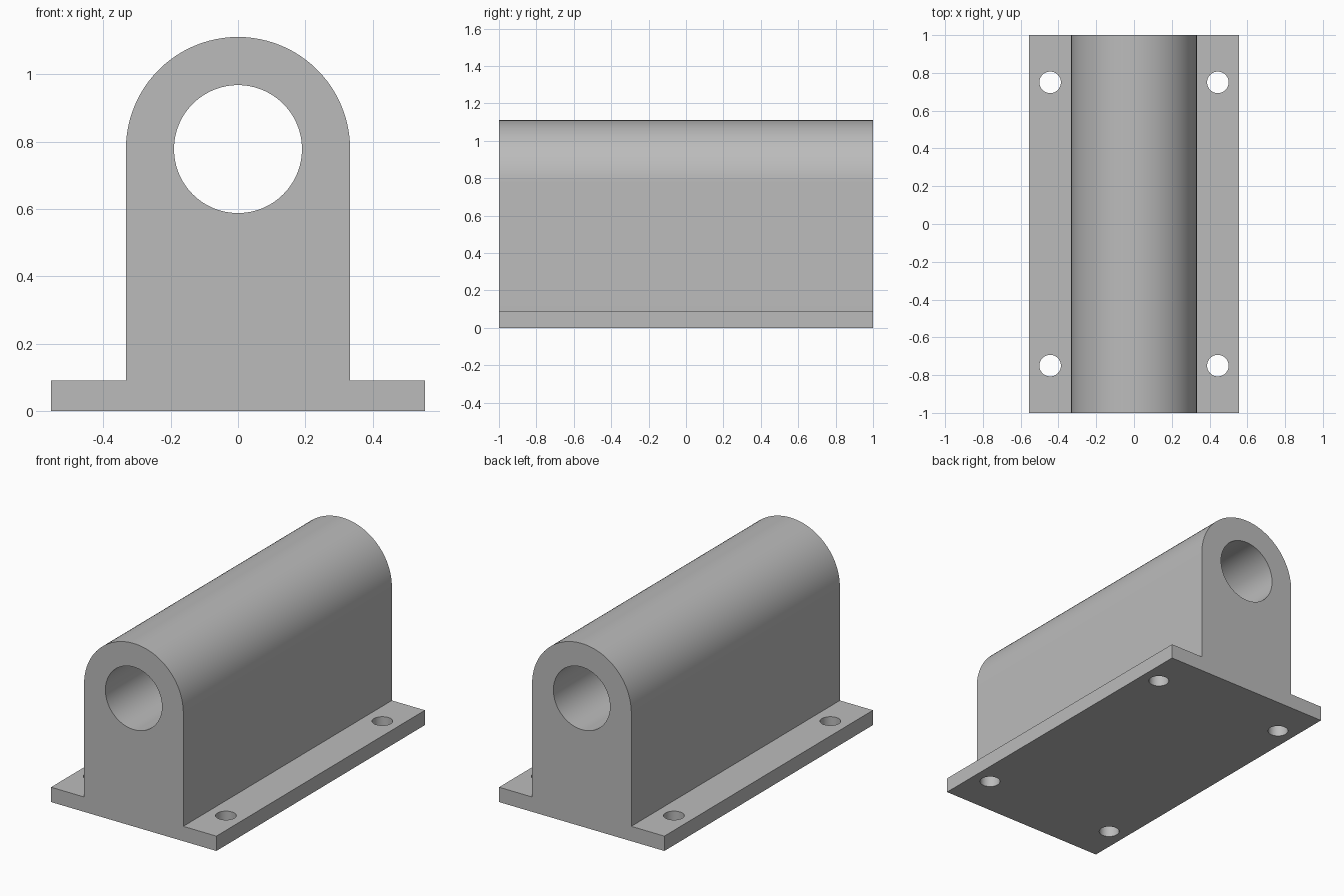
import bpy, bmesh, math
from mathutils import Matrix

if "Cube" in bpy.data.objects:
    bpy.data.objects.remove(bpy.data.objects["Cube"], do_unlink=True)

LENGTH = 2.0
BASE_W, BASE_H = 0.555, 0.09
BODY_R, AXIS_Z = 0.333, 0.778
BORE_R, BOLT_R = 0.19, 0.057
BOLT_X, BOLT_Y = 0.444, 0.75

grey = bpy.data.materials.new("plain_grey")
grey.use_nodes = True
colour = (0.5, 0.5, 0.5, 1)
grey.diffuse_color = colour
grey.node_tree.nodes["Principled BSDF"].inputs["Base Color"].default_value = colour


def to_object(name, bm):
    bmesh.ops.recalc_face_normals(bm, faces=bm.faces)
    mesh = bpy.data.meshes.new(name)
    bm.to_mesh(mesh)
    bm.free()
    mesh.materials.append(grey)
    obj = bpy.data.objects.new(name, mesh)
    bpy.context.collection.objects.link(obj)
    return obj


def cylinder(name, radius, depth, matrix, sides):
    bm = bmesh.new()
    bmesh.ops.create_cone(bm, cap_ends=True, segments=sides, radius1=radius,
                          radius2=radius, depth=depth, matrix=matrix)
    obj = to_object(name, bm)
    obj.hide_render = True
    return obj


# Housing: flanged foot, upright walls and round top, extruded along y
ARC = 48
outline = [(-BODY_R, BASE_H), (-BASE_W, BASE_H), (-BASE_W, 0),
           (BASE_W, 0), (BASE_W, BASE_H), (BODY_R, BASE_H)]
outline += [(BODY_R * math.cos(math.pi * i / ARC),
             AXIS_Z + BODY_R * math.sin(math.pi * i / ARC)) for i in range(ARC + 1)]
bm = bmesh.new()
face = bm.faces.new([bm.verts.new((x, -LENGTH / 2, z)) for x, z in outline])
ext = bmesh.ops.extrude_face_region(bm, geom=[face], use_keep_orig=True)
bmesh.ops.translate(bm, vec=(0, LENGTH, 0),
                    verts=[v for v in ext["geom"] if isinstance(v, bmesh.types.BMVert)])
housing = to_object("bearing_housing", bm)

# Through bore and four bolt holes
cutters = [cylinder("bore_cutter", BORE_R, LENGTH * 1.2,
                    Matrix.Translation((0, 0, AXIS_Z)) @ Matrix.Rotation(math.pi / 2, 4, "X"), 96)]
for x in (-BOLT_X, BOLT_X):
    for y in (-BOLT_Y, BOLT_Y):
        cutters.append(cylinder("bolt_hole_cutter", BOLT_R, BASE_H * 3,
                                Matrix.Translation((x, y, BASE_H / 2)), 48))
for cutter in cutters:
    mod = housing.modifiers.new(cutter.name, "BOOLEAN")
    mod.operation = "DIFFERENCE"
    mod.solver = "EXACT"
    mod.object = cutter

# Bake the cuts and remove the cutters
bpy.context.view_layer.update()
cut_mesh = bpy.data.meshes.new_from_object(
    housing.evaluated_get(bpy.context.evaluated_depsgraph_get()))
housing.modifiers.clear()
housing.data = cut_mesh
for cutter in cutters:
    bpy.data.objects.remove(cutter, do_unlink=True)

# Smooth the curved faces, keep the edges crisp
bpy.ops.object.select_all(action="DESELECT")
housing.select_set(True)
bpy.context.view_layer.objects.active = housing
bpy.ops.object.shade_smooth_by_angle(angle=math.radians(30))
